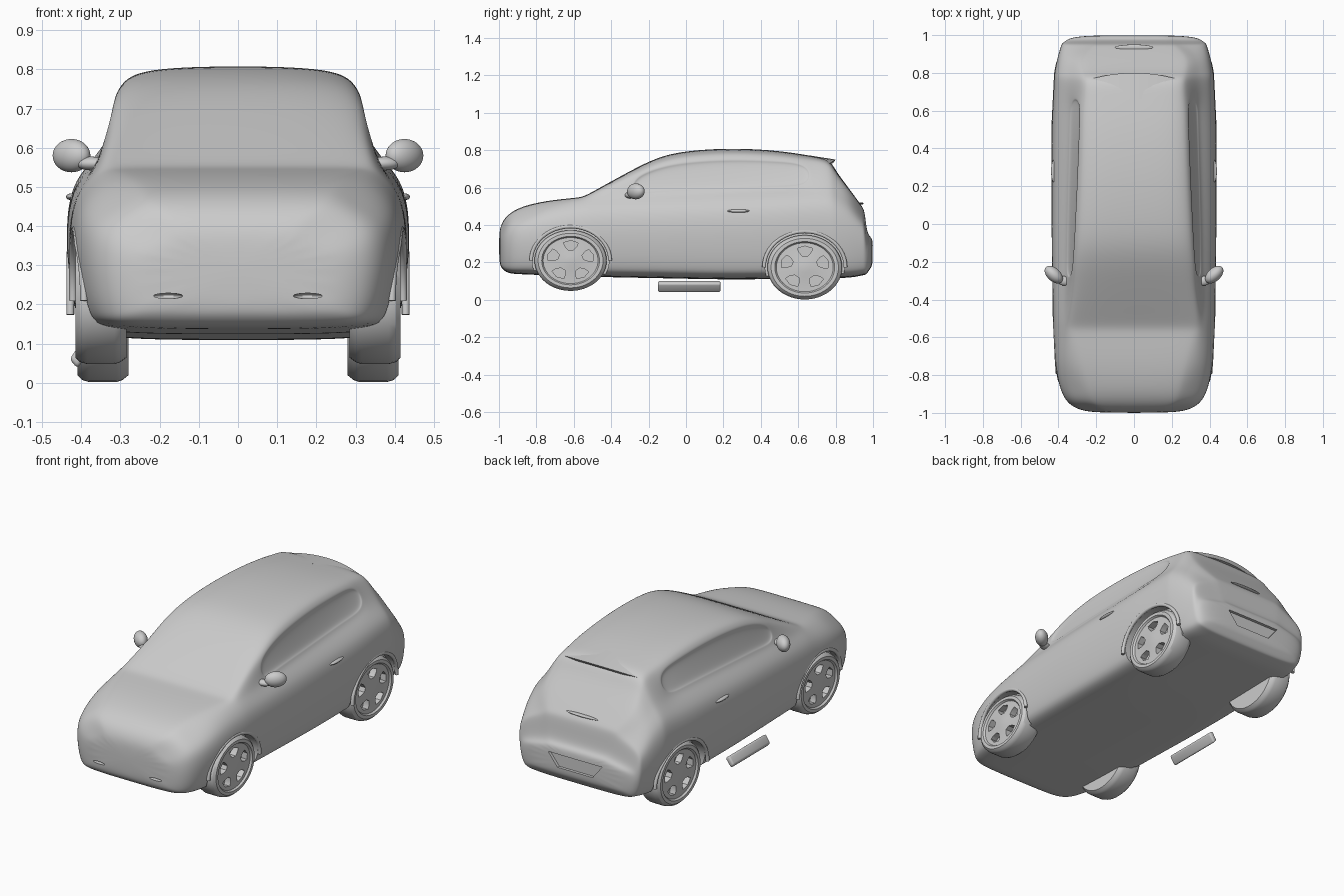
import bpy, bmesh, math
from mathutils import Matrix, Vector

cube = bpy.data.objects.get("Cube")
if cube:
    bpy.data.objects.remove(cube)

paint = bpy.data.materials.new("plain grey")
paint.use_nodes = True
GREY = (0.6, 0.6, 0.6, 1)
paint.diffuse_color = GREY
paint.node_tree.nodes["Principled BSDF"].inputs["Base Color"].default_value = GREY


def add_object(name, bm):
    bmesh.ops.recalc_face_normals(bm, faces=bm.faces)
    mesh = bpy.data.meshes.new(name)
    bm.to_mesh(mesh)
    bm.free()
    mesh.materials.append(paint)
    obj = bpy.data.objects.new(name, mesh)
    bpy.context.collection.objects.link(obj)
    return obj


def activate(obj):
    bpy.ops.object.select_all(action='DESELECT')
    obj.select_set(True)
    bpy.context.view_layer.objects.active = obj


def smooth(obj, angle=35):
    activate(obj)
    bpy.ops.object.shade_smooth_by_angle(angle=math.radians(angle))
    return obj


def modify(obj, kind, **settings):
    activate(obj)
    mod = obj.modifiers.new(kind.lower(), kind)
    for key, value in settings.items():
        setattr(mod, key, value)
    bpy.ops.object.modifier_apply(modifier=mod.name)


def cut(obj, cutter):
    cutter.hide_render = True
    modify(obj, 'BOOLEAN', object=cutter, operation='DIFFERENCE', solver='EXACT')
    bpy.data.objects.remove(cutter)


def ellipsoid(name, centre, size, turn=0):
    bm = bmesh.new()
    bmesh.ops.create_uvsphere(bm, u_segments=32, v_segments=16, radius=0.5)
    m = Matrix.Translation(centre) @ Matrix.Rotation(turn, 4, 'Z') @ Matrix.Diagonal((*size, 1))
    bm.transform(m)
    return smooth(add_object(name, bm))


def prism(name, outline, axis, start, end):
    """Extrude a 2D outline along x (outline in y, z) or y (outline in x, z)."""
    bm = bmesh.new()
    place = (lambda a, b, d: (d, a, b)) if axis == 'X' else (lambda a, b, d: (a, d, b))
    ends = [[bm.verts.new(place(a, b, d)) for a, b in outline] for d in (start, end)]
    for ring in ends:
        bm.faces.new(ring)
    n = len(outline)
    for i in range(n):
        j = (i + 1) % n
        bm.faces.new((ends[0][i], ends[0][j], ends[1][j], ends[1][i]))
    return add_object(name, bm)


def ellipse(cy, cz, ry, rz, n=64):
    return [(cy + ry * math.cos(math.tau * i / n), cz + rz * math.sin(math.tau * i / n))
            for i in range(n)]


def at(profile, y):
    """Linear reading of a (y, value) profile."""
    for (y0, v0), (y1, v1) in zip(profile, profile[1:]):
        if y <= y1:
            return v0 + (v1 - v0) * (y - y0) / (y1 - y0)
    return profile[-1][1]


# Body shell: cross-sections lofted from nose to tail
FLOOR = [(-1, .2), (-.985, .165), (-.95, .14), (-.6, .125), (.25, .108), (.88, .118), (.965, .135), (1, .19)]
TOP = [(-1, .36), (-.985, .415), (-.95, .46), (-.88, .5), (-.75, .53), (-.55, .55), (-.3, .69), (-.15, .767),
       (0, .8), (.25, .815), (.5, .8), (.77, .755), (.8, .69), (.88, .585), (.955, .48), (.967, .36), (1, .32)]
WIDTH = [(-1, .2), (-.985, .29), (-.95, .35), (-.88, .39), (-.75, .415), (-.5, .427), (0, .435), (.5, .435),
         (.8, .42), (.9, .4), (.955, .38), (.985, .34), (1, .24)]
BELT = [(-1, .34), (-.95, .43), (-.75, .505), (-.5, .54), (0, .565), (.77, .6), (.88, .53), (.955, .45),
        (.967, .345), (1, .31)]
GLASS = [(-1, .17), (-.95, .29), (-.75, .345), (-.5, .365), (0, .36), (.88, .34), (1, .2)]
ROOF = [(-1, .12), (-.95, .22), (-.5, .33), (-.15, .3), (.25, .28), (.77, .26), (.88, .28), (1, .15)]
STATIONS = (-1, -.985, -.95, -.88, -.75, -.6, -.55, -.49, -.3, -.15, 0, .25, .5, .68, .77, .8, .88, .94,
            .955, .967, .985, 1)


def section(y):
    low, top, w, belt, glass, roof = (at(p, y) for p in (FLOOR, TOP, WIDTH, BELT, GLASS, ROOF))
    h = belt - low
    rise = top - belt
    half = [(.85 * w, low), (.95 * w, low + .1 * h), (w, low + .4 * h), (1.01 * w, low + .65 * h),
            (.97 * w, low + .86 * h), (glass, belt), (roof + .015, belt + .8 * rise), (.9 * roof, belt + .97 * rise)]
    return [(0, low)] + half + [(0, top)] + [(-x, z) for x, z in reversed(half)]


bm = bmesh.new()
rings = [[bm.verts.new((x, y, z)) for x, z in section(y)] for y in STATIONS]
n = len(rings[0])
windows = {1: [], -1: []}
for k, (a, b) in enumerate(zip(rings, rings[1:])):
    for i in range(n):
        j = (i + 1) % n
        face = bm.faces.new((a[i], a[j], b[j], b[i]))
        if i in (6, n - 7) and -.35 < STATIONS[k] < .6:
            windows[1 if i == 6 else -1].append(face)
bm.faces.new(rings[0])
bm.faces.new(rings[-1])
bmesh.ops.recalc_face_normals(bm, faces=bm.faces)
# Side windows, sunk a little into the cabin
for faces in windows.values():
    bmesh.ops.inset_region(bm, faces=faces, thickness=.022, depth=0)
    bmesh.ops.inset_region(bm, faces=faces, thickness=.008, depth=-.01)
body = add_object("body_shell", bm)
modify(body, 'SUBSURF', levels=3)

# Wheel placement: centre y, centre z, radius along y, radius along z, outer x
WHEELS = {"front": (-.617, .21, .193, .162, .415), "rear": (.635, .174, .2, .172, .41)}
for cy, cz, ry, rz, outer in WHEELS.values():
    for side in (1, -1):
        cut(body, prism("arch_cutter", ellipse(cy, cz, ry + .012, rz + .015), 'X', side * .36, side * .6))

# Number plate recess and bumper slits
plate = [(-.17, .29), (.17, .29), (.11, .215), (-.11, .215)]
cut(body, prism("plate_cutter", plate, 'Y', .982, 1.1))
for side in (1, -1):
    cut(body, ellipsoid("slit_cutter", (side * .18, -.988, .222), (.08, .04, .015), side * .15))
smooth(body, 30)


# Wheels: lathed tyre and rim with five pockets
def wheel(name, side, cy, cz, ry, rz, outer):
    profile = [(-.13, 0), (-.13, .9), (-.115, .97), (-.1, 1), (-.03, 1), (-.012, .97), (0, .9),
               (0, .8), (-.01, .76), (-.008, .3), (-.003, .15), (-.003, 0)]
    bm = bmesh.new()
    verts = [bm.verts.new((x, 0, r)) for x, r in profile]
    edges = [bm.edges.new(pair) for pair in zip(verts, verts[1:])]
    bmesh.ops.spin(bm, geom=verts + edges, axis=(1, 0, 0), cent=(0, 0, 0), angle=math.tau,
                   steps=64, use_duplicate=False)
    bmesh.ops.remove_doubles(bm, verts=bm.verts, dist=.0005)
    obj = add_object(name, bm)
    for i in range(5):
        a = math.tau * i / 5 + .3
        corners = [(.36, -.2), (.36, .2), (.5, .34), (.62, .33), (.66, 0), (.62, -.33), (.5, -.34)]
        outline = [(r * math.cos(a + t), r * math.sin(a + t)) for r, t in corners]
        cut(obj, prism("pocket_cutter", outline, 'X', -.045, .05))
    obj.data.transform(Matrix.Translation((side * outer, cy, cz)) @ Matrix.Diagonal((side, ry, rz, 1)))
    if side < 0:
        obj.data.flip_normals()
    return smooth(obj, 30)


# Raised lip over a wheel arch
def arch_lip(name, side, cy, cz, ry, rz):
    curve = bpy.data.curves.new(name, 'CURVE')
    curve.dimensions = '3D'
    curve.bevel_depth = .01
    curve.use_fill_caps = True
    line = curve.splines.new('POLY')
    line.points.add(24)
    for i, p in enumerate(line.points):
        a = math.pi * i / 24
        y, z = cy + (ry + .018) * math.cos(a), cz + (rz + .02) * math.sin(a)
        p.co = (side * (at(WIDTH, y) - .007), y, z, 1)
    curve.materials.append(paint)
    obj = bpy.data.objects.new(name, curve)
    bpy.context.collection.objects.link(obj)
    activate(obj)
    bpy.ops.object.convert(target='MESH')
    smooth(bpy.context.object, 60)


for side, label in ((1, "left"), (-1, "right")):
    for end, (cy, cz, ry, rz, outer) in WHEELS.items():
        wheel(f"{end}_{label}_wheel", side, cy, cz, ry, rz, outer)
        arch_lip(f"{end}_{label}_arch_lip", side, cy, cz, ry, rz)
    # Door mirror on a short stalk, and door handle
    ellipsoid(f"{label}_mirror", (side * .425, -.268, .58), (.115, .07, .085), side * .75)
    ellipsoid(f"{label}_mirror_stalk", (side * .375, -.3, .56), (.08, .05, .035), side * .3)
    ellipsoid(f"{label}_door_handle", (side * .424, .28, .475), (.03, .12, .018))

# Roof spoiler, swept back in the middle
bm = bmesh.new()
rows = []
for i in range(13):
    x = -.255 + .51 * i / 12
    bow = (x / .255) ** 2
    tip = .8 - .04 * bow
    rows.append([bm.verts.new((x, y, z - .025 * bow))
                 for y, z in ((.66, .772), (tip, .75), (tip - .01, .735), (.68, .74))])
for a, b in zip(rows, rows[1:]):
    for i in range(4):
        bm.faces.new((a[i], a[(i + 1) % 4], b[(i + 1) % 4], b[i]))
bm.faces.new(rows[0])
bm.faces.new(rows[-1])
smooth(add_object("roof_spoiler", bm))

# Hatch handle and loose step board under the right sill
ellipsoid("hatch_handle", (0, .935, .515), (.2, .03, .012))
board = prism("step_board", [(-.43, .06), (-.4, .105), (-.375, .085), (-.41, .037)], 'Y', -.15, .185)
modify(board, 'BEVEL', width=.01, segments=3)
smooth(board)
